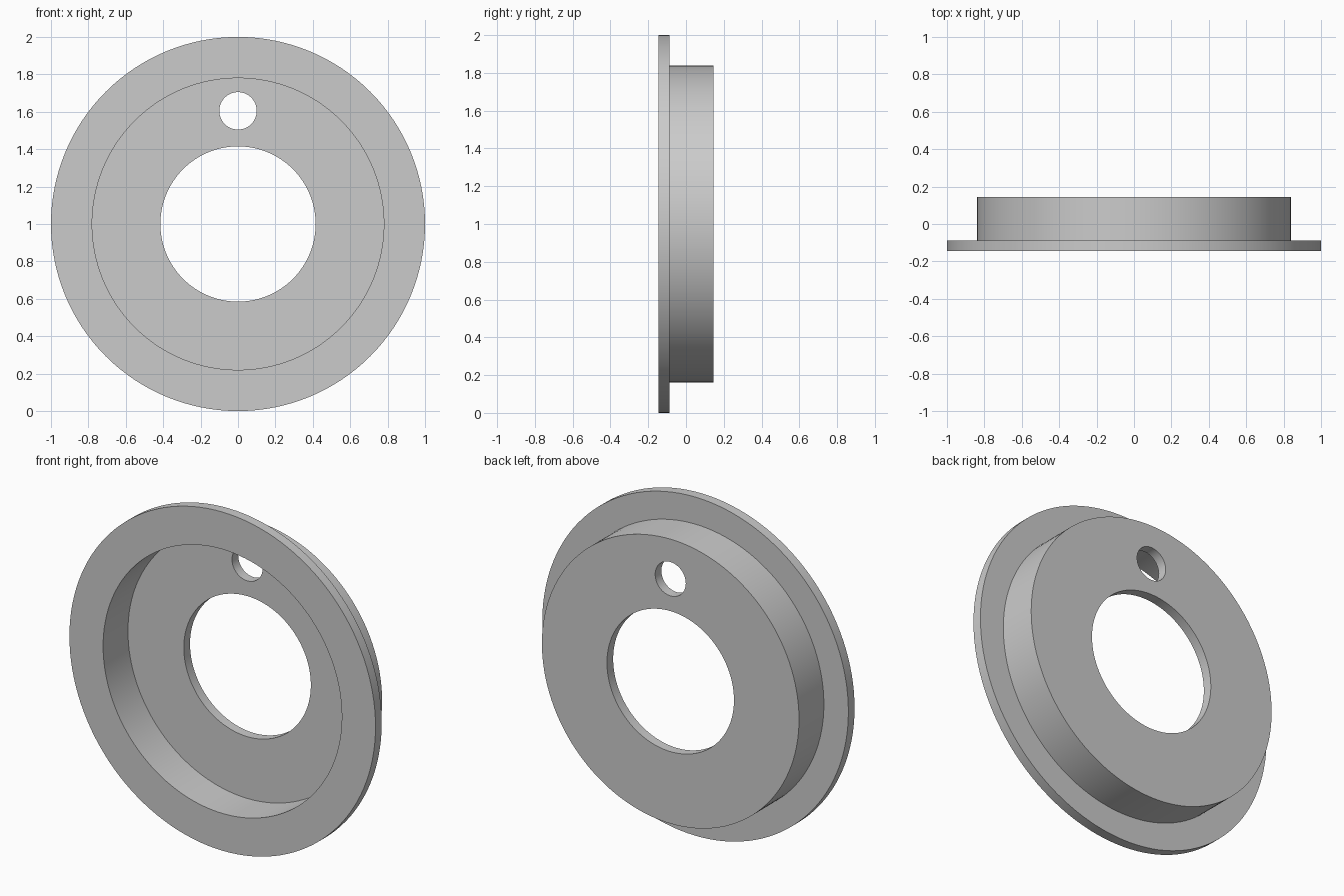
import bpy, bmesh, math
from mathutils import Matrix, Vector

cube = bpy.data.objects.get("Cube")
if cube:
    bpy.data.objects.remove(cube, do_unlink=True)

SEGMENTS = 128
CENTRE_Z = 1.0

grey = bpy.data.materials.new("plain grey")
grey.use_nodes = True
colour = (0.6, 0.6, 0.6, 1)
grey.diffuse_color = colour
grey.node_tree.nodes["Principled BSDF"].inputs["Base Color"].default_value = colour


def add_object(name, bm):
    bmesh.ops.recalc_face_normals(bm, faces=bm.faces)
    mesh = bpy.data.meshes.new(name)
    bm.to_mesh(mesh)
    bm.free()
    mesh.materials.append(grey)
    obj = bpy.data.objects.new(name, mesh)
    bpy.context.collection.objects.link(obj)
    return obj


def lathe(name, profile):
    """Turn a closed (radius, y) profile about the front-to-back axis."""
    bm = bmesh.new()
    verts = [bm.verts.new((r, y, CENTRE_Z)) for r, y in profile]
    edges = [bm.edges.new((a, b)) for a, b in zip(verts, verts[1:] + verts[:1])]
    bmesh.ops.spin(bm, geom=verts + edges, cent=(0, 0, CENTRE_Z), axis=(0, 1, 0),
                   angle=math.tau, steps=SEGMENTS, use_merge=True)
    bmesh.ops.remove_doubles(bm, verts=bm.verts, dist=1e-5)
    return add_object(name, bm)


# Flanged dish: thin rim, hollow cup, floor with a central opening
front, flange_back, floor_front, back = -0.145, -0.087, 0.087, 0.145
dish = lathe("flanged_dish", [
    (1.0, front), (1.0, flange_back), (0.84, flange_back), (0.84, back),
    (0.415, back), (0.415, floor_front), (0.78, floor_front), (0.78, front),
])

# Small round hole through the floor above the opening
bm = bmesh.new()
bmesh.ops.create_cone(bm, cap_ends=True, segments=64, radius1=0.1, radius2=0.1, depth=0.2,
                      matrix=Matrix.Translation(Vector((0, 0.12, 1.605)))
                      @ Matrix.Rotation(math.pi / 2, 4, "X"))
cutter = add_object("hole_cutter", bm)
cutter.hide_render = True

cut = dish.modifiers.new("small hole", "BOOLEAN")
cut.operation = "DIFFERENCE"
cut.solver = "EXACT"
cut.object = cutter

bpy.ops.object.select_all(action="DESELECT")
dish.select_set(True)
bpy.context.view_layer.objects.active = dish
bpy.ops.object.modifier_apply(modifier=cut.name)
bpy.data.objects.remove(cutter, do_unlink=True)
bpy.ops.object.shade_smooth_by_angle(angle=math.radians(30))
